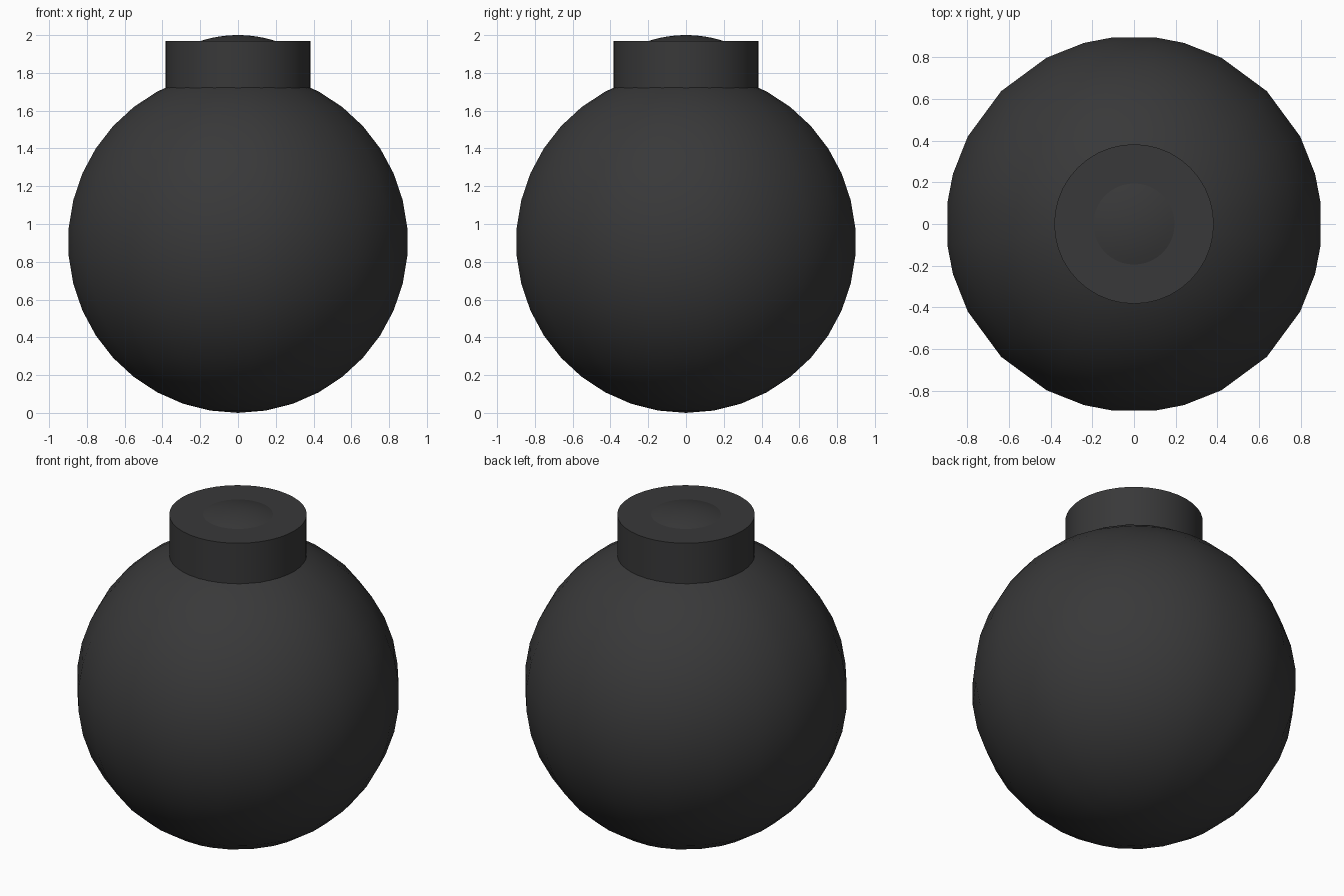
import bpy, bmesh, math

if "Cube" in bpy.data.objects:
    bpy.data.objects.remove(bpy.data.objects["Cube"])

mat = bpy.data.materials.new("charcoal")
mat.diffuse_color = (0.04, 0.04, 0.041, 1)
mat.use_nodes = True
mat.node_tree.nodes["Principled BSDF"].inputs["Base Color"].default_value = mat.diffuse_color


def revolve(name, profile, angles):
    """Spin a (radius, z) profile around z; radius 0 becomes a pole."""
    bm = bmesh.new()
    rings = []
    for r, z in profile:
        if r < 1e-5:
            rings.append([bm.verts.new((0, 0, z))] * len(angles))
        else:
            rings.append([bm.verts.new((r * math.cos(a), r * math.sin(a), z)) for a in angles])
    n = len(angles)
    for lo, hi in zip(rings, rings[1:]):
        for i in range(n):
            j = (i + 1) % n
            corners = [lo[i], lo[j], hi[j], hi[i]]
            bm.faces.new(list(dict.fromkeys(corners)))
    bmesh.ops.recalc_face_normals(bm, faces=bm.faces)
    me = bpy.data.meshes.new(name)
    bm.to_mesh(me)
    bm.free()
    me.materials.append(mat)
    ob = bpy.data.objects.new(name, me)
    bpy.context.collection.objects.link(ob)
    bpy.ops.object.select_all(action='DESELECT')
    ob.select_set(True)
    bpy.context.view_layer.objects.active = ob
    bpy.ops.object.shade_smooth_by_angle(angle=math.radians(35))
    return ob


# round body: 19 bands, sides bunched towards the axes
R, BANDS = 0.905, 19
quarter = [6.4, 15.5, 27.8, 45, 62.2, 74.5, 83.6]
sides = [math.radians(q * 90 + a) for q in range(4) for a in quarter]
body = [(R * math.sin(math.pi * k / BANDS), R - R * math.cos(math.pi * k / BANDS))
        for k in range(BANDS + 1)]
revolve("round_body", body, sides)

# neck collar
circle = [math.tau * i / 40 for i in range(40)]
revolve("neck_collar", [(0, 1.66), (0.383, 1.66), (0.383, 1.97), (0, 1.97)], circle)

# shallow dome on top of the collar
CAP_R = 0.65
half = math.asin(0.2 / CAP_R)
dome = [(CAP_R * math.sin(half * (1 - k / 6)), 2.0 - CAP_R + CAP_R * math.cos(half * (1 - k / 6)))
        for k in range(7)]
revolve("top_dome", dome, circle)
